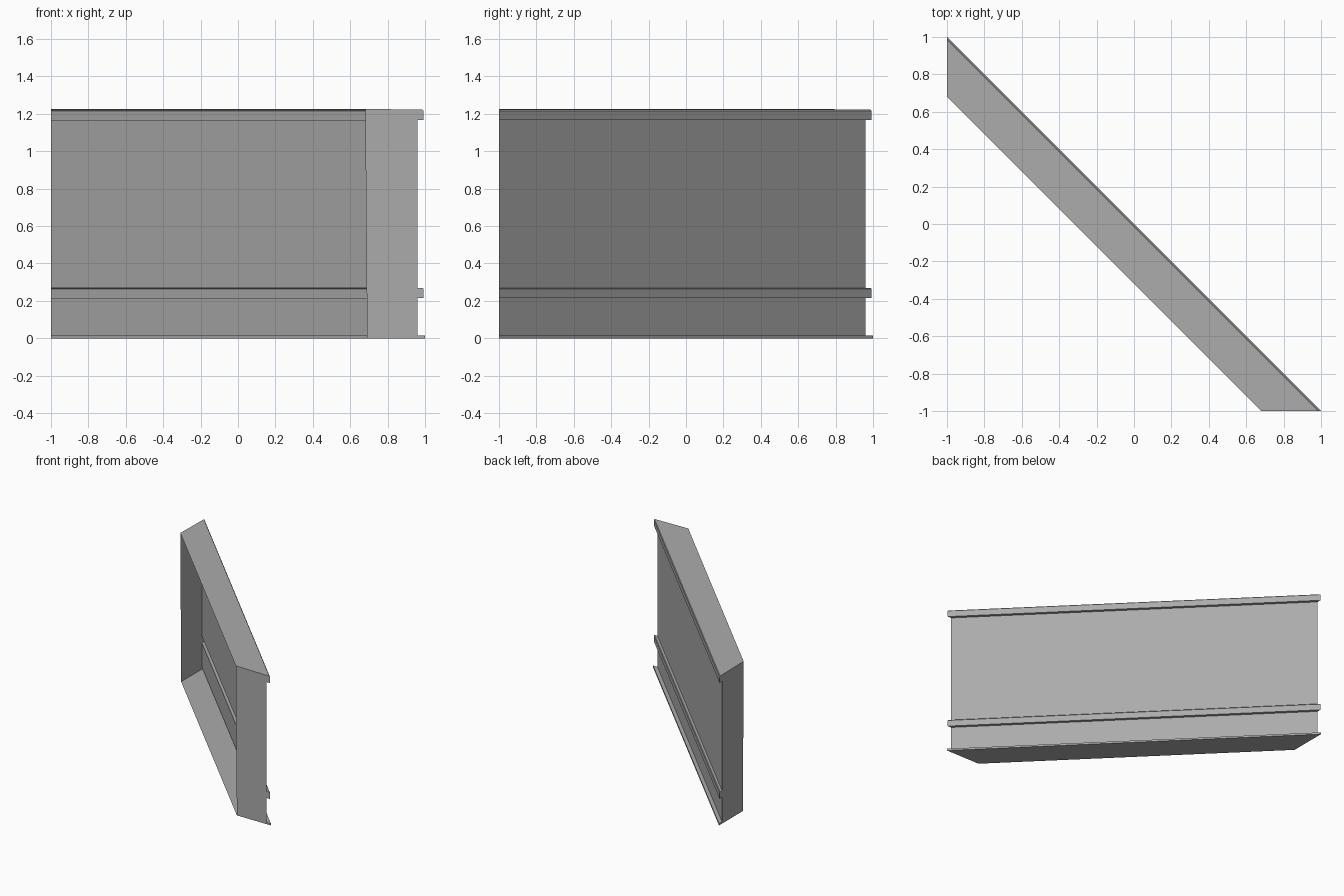
import bpy

cube = bpy.data.objects.get("Cube")
if cube:
    bpy.data.objects.remove(cube, do_unlink=True)

# One plain grey for the whole wall
grey = bpy.data.materials.new("wall grey")
grey.use_nodes = True
colour = (0.41, 0.41, 0.41, 1)
grey.diffuse_color = colour
grey.node_tree.nodes["Principled BSDF"].inputs["Base Color"].default_value = colour


def add_object(name, verts, faces):
    mesh = bpy.data.meshes.new(name)
    mesh.from_pydata(verts, [], faces)
    mesh.materials.append(grey)
    bpy.context.collection.objects.link(bpy.data.objects.new(name, mesh))


# The wall runs diagonally; each profile point is (offset across the wall, height),
# and is mitred at both ends on the planes x = -1 and y = -1.
def back_end(point):
    return (-1, point[0] + 1, point[1])


def front_end(point):
    return (point[0] + 1, -1, point[1])


def add_strip(name, points):
    n = len(points)
    verts = [back_end(p) for p in points] + [front_end(p) for p in points]
    faces = [(i, n + i, n + i + 1, i + 1) for i in range(n - 1)]
    add_object(name, verts, faces)


WALL, RAIL = -0.04, -0.008


# A projecting rail with a small bevel on its upper edge
def rail(bottom, top):
    return [(RAIL - 0.007, top), (RAIL, top - 0.006), (RAIL, bottom), (WALL, bottom)]


top_inner = (-0.32, 1.226)
floor_inner = (-0.31, 0)
cornice = rail(1.167, 1.222)
dado = [(WALL, 0.27)] + rail(0.215, 0.27)
skirting = [(WALL, 0.015), (0, 0.015), (0, 0)]

# Thin shell, open along its inner side
add_strip("top_panel", [top_inner, cornice[0]])
add_strip("cornice", cornice)
add_strip("upper_wall", [cornice[-1], dado[0]])
add_strip("dado_rail", dado)
add_strip("lower_wall", [dado[-1], skirting[0]])
add_strip("skirting", skirting)
add_strip("floor_panel", [skirting[-1], floor_inner])

# End panels closing the mitred ends
profile = [top_inner] + cornice + dado + skirting + [floor_inner]
order = list(range(len(profile)))
add_object("back_end_panel", [back_end(p) for p in profile], [order])
add_object("front_end_panel", [front_end(p) for p in profile], [order[::-1]])
